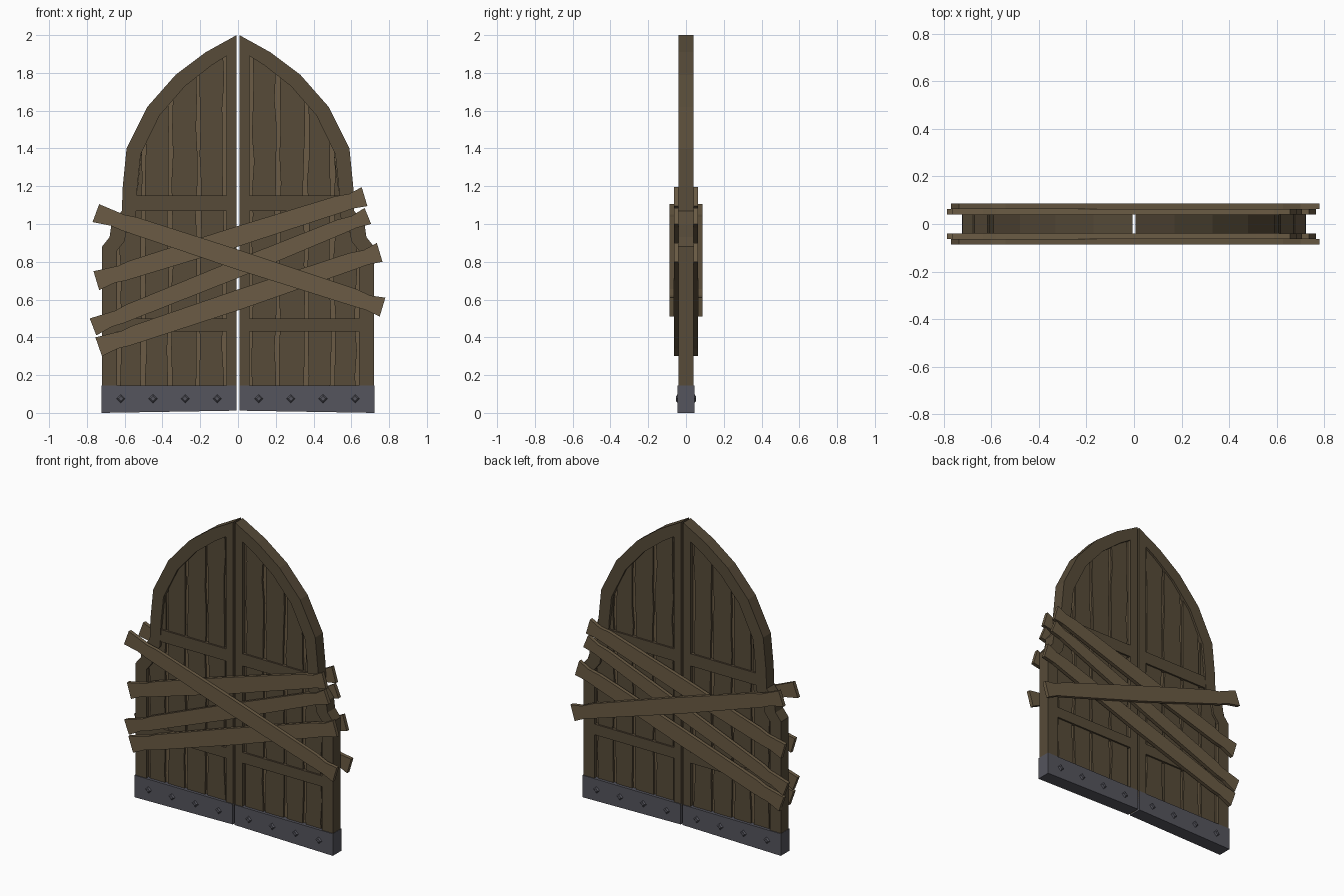
import bpy, bmesh, random
from mathutils import Vector

if "Cube" in bpy.data.objects:
    bpy.data.objects.remove(bpy.data.objects["Cube"])

random.seed(4)


def material(name, rgb):
    m = bpy.data.materials.new(name)
    m.diffuse_color = (*rgb, 1)
    m.use_nodes = True
    m.node_tree.nodes["Principled BSDF"].inputs["Base Color"].default_value = m.diffuse_color
    return m


DARK = material("dark_wood", (0.095, 0.07, 0.04))
LIGHT = material("light_wood", (0.145, 0.105, 0.058))
IRON = material("iron", (0.09, 0.09, 0.11))


def prism(name, pts, y0, y1, mat):
    """Extrude an x-z outline from y0 to y1."""
    bm = bmesh.new()
    f = bm.faces.new([bm.verts.new((x, y0, z)) for x, z in pts])
    ext = bmesh.ops.extrude_face_region(bm, geom=[f])
    bmesh.ops.translate(bm, vec=(0, y1 - y0, 0),
                        verts=[v for v in ext["geom"] if isinstance(v, bmesh.types.BMVert)])
    bmesh.ops.recalc_face_normals(bm, faces=bm.faces)
    me = bpy.data.meshes.new(name)
    bm.to_mesh(me)
    bm.free()
    me.materials.append(mat)
    ob = bpy.data.objects.new(name, me)
    bpy.context.collection.objects.link(ob)
    return ob


OUTER = [(0.72, 0.02), (0.72, 0.88), (0.68, 0.93), (0.67, 1.0), (0.615, 1.07), (0.61, 1.2),
         (0.59, 1.4), (0.48, 1.62), (0.33, 1.79), (0.17, 1.91), (0.007, 2.0)]
INNER = [(0.64, 0.02), (0.64, 0.86), (0.60, 0.91), (0.59, 0.97), (0.54, 1.04), (0.533, 1.2),
         (0.515, 1.37), (0.415, 1.575), (0.28, 1.73), (0.14, 1.84), (0.06, 1.89)]
MIDDLE = [((a + c) / 2, (b + d) / 2) for (a, b), (c, d) in zip(OUTER, INNER)]


def inner_z(x):
    """Height of the panel opening at distance x from the middle."""
    for (xa, za), (xb, zb) in zip(INNER[1:], INNER[2:]):
        if xb <= x <= xa:
            return za + (zb - za) * (xa - x) / (xa - xb)
    return INNER[1][1]


def jagged(x, z0, z1, side):
    """Worn plank edge, rising from z0 to z1."""
    n = max(2, int((z1 - z0) / 0.14))
    return [(x + side * random.uniform(0, 0.013), z0 + (z1 - z0) * i / n) for i in range(n + 1)]


EDGES = [0.068, 0.21, 0.36, 0.50, 0.635]

for s, side in ((-1, "left"), (1, "right")):
    def flip(pts):
        return [(s * x, z) for x, z in pts]

    # Arched outer frame with the meeting stile
    prism(side + "_arch_frame", flip(OUTER + INNER[::-1]), -0.04, 0.04, DARK)
    prism(side + "_stile", flip([(0.007, 0.02), (0.06, 0.02), (0.06, 1.89), (0.007, 2.0)]),
          -0.04, 0.04, DARK)
    # Cross rails
    for k, (z0, z1, w) in enumerate([(0.43, 0.50, 0.66), (1.07, 1.15, 0.56)]):
        prism(f"{side}_rail_{k}", flip([(0.03, z0), (w, z0), (w, z1), (0.03, z1)]),
              -0.037, 0.037, DARK)
    # Pale core seen through the gaps
    prism(side + "_core", flip([(0.03, 0.02)] + MIDDLE), -0.014, 0.014, LIGHT)
    # Worn planks
    for k, (a, b) in enumerate(zip(EDGES, EDGES[1:])):
        a, b = a + 0.004, b - 0.004
        right = jagged(b, 0.05, inner_z(b) + 0.02, -1)
        left = jagged(a, 0.05, inner_z(a) + 0.02, 1)
        top = [(x, inner_z(x) + 0.02) for x in (b - (b - a) * t for t in (0.25, 0.5, 0.75))]
        prism(f"{side}_plank_{k}", flip(right + top + left[::-1]), -0.026, 0.026, DARK)
    # Iron kick band with diamond rivets on both faces
    prism(side + "_iron_band", flip([(0.007, 0.012), (0.722, 0), (0.722, 0.145), (0.007, 0.145)]),
          -0.045, 0.045, IRON)
    for k, x in enumerate((0.11, 0.28, 0.45, 0.62)):
        for d in (-1, 1):
            c = Vector((s * x, 0, 0.075))
            bm = bmesh.new()
            rings = []
            for r, y in ((0.024, 0.044), (0.013, 0.053)):
                rings.append([bm.verts.new(c + Vector((r * u, d * y, r * v)))
                              for u, v in ((1, 0), (0, 1), (-1, 0), (0, -1))])
            for i in range(4):
                j = (i + 1) % 4
                bm.faces.new((rings[0][i], rings[0][j], rings[1][j], rings[1][i]))
            bm.faces.new(rings[0])
            bm.faces.new(rings[1])
            bmesh.ops.recalc_face_normals(bm, faces=bm.faces)
            me = bpy.data.meshes.new("rivet")
            bm.to_mesh(me)
            bm.free()
            me.materials.append(IRON)
            ob = bpy.data.objects.new(f"{side}_rivet_{k}_{'front' if d < 0 else 'back'}", me)
            bpy.context.collection.objects.link(ob)


def board(name, tl, bl, tr, br, y0, y1):
    """Nailed board with narrowed necks near both ends."""
    tl, bl, tr, br = map(Vector, (tl, bl, tr, br))
    down = (bl - tl).normalized()
    top = [tl.lerp(tr, t) + down * n for t, n in ((0, 0), (0.09, 0.012), (0.13, 0.004),
                                                  (0.5, 0.0), (0.9, 0.004), (0.95, 0.014), (1, 0))]
    bot = [bl.lerp(br, t) - down * n for t, n in ((0, 0), (0.06, 0.012), (0.1, 0.006),
                                                  (0.5, 0.0), (0.9, 0.008), (0.95, 0.01), (1, 0))]
    prism(name, [tuple(p) for p in top + bot[::-1]], y0, y1, LIGHT)


# Barricade boards: three rising, one falling on top, repeated on the back
BOARDS = [("upper_board", (-0.765, 0.75), (-0.735, 0.65), (0.655, 1.195), (0.685, 1.095), 0.039, 0.063),
          ("middle_board", (-0.785, 0.50), (-0.75, 0.41), (0.67, 1.085), (0.705, 1.00), 0.039, 0.063),
          ("lower_board", (-0.755, 0.40), (-0.72, 0.30), (0.735, 0.90), (0.765, 0.80), 0.039, 0.063),
          ("crossing_board", (-0.735, 1.105), (-0.77, 1.01), (0.78, 0.61), (0.75, 0.51), 0.063, 0.087)]
for name, tl, bl, tr, br, y0, y1 in BOARDS:
    for d, face in ((-1, "front"), (1, "back")):
        board(f"{face}_{name}", tl, bl, tr, br, d * y0, d * y1)
